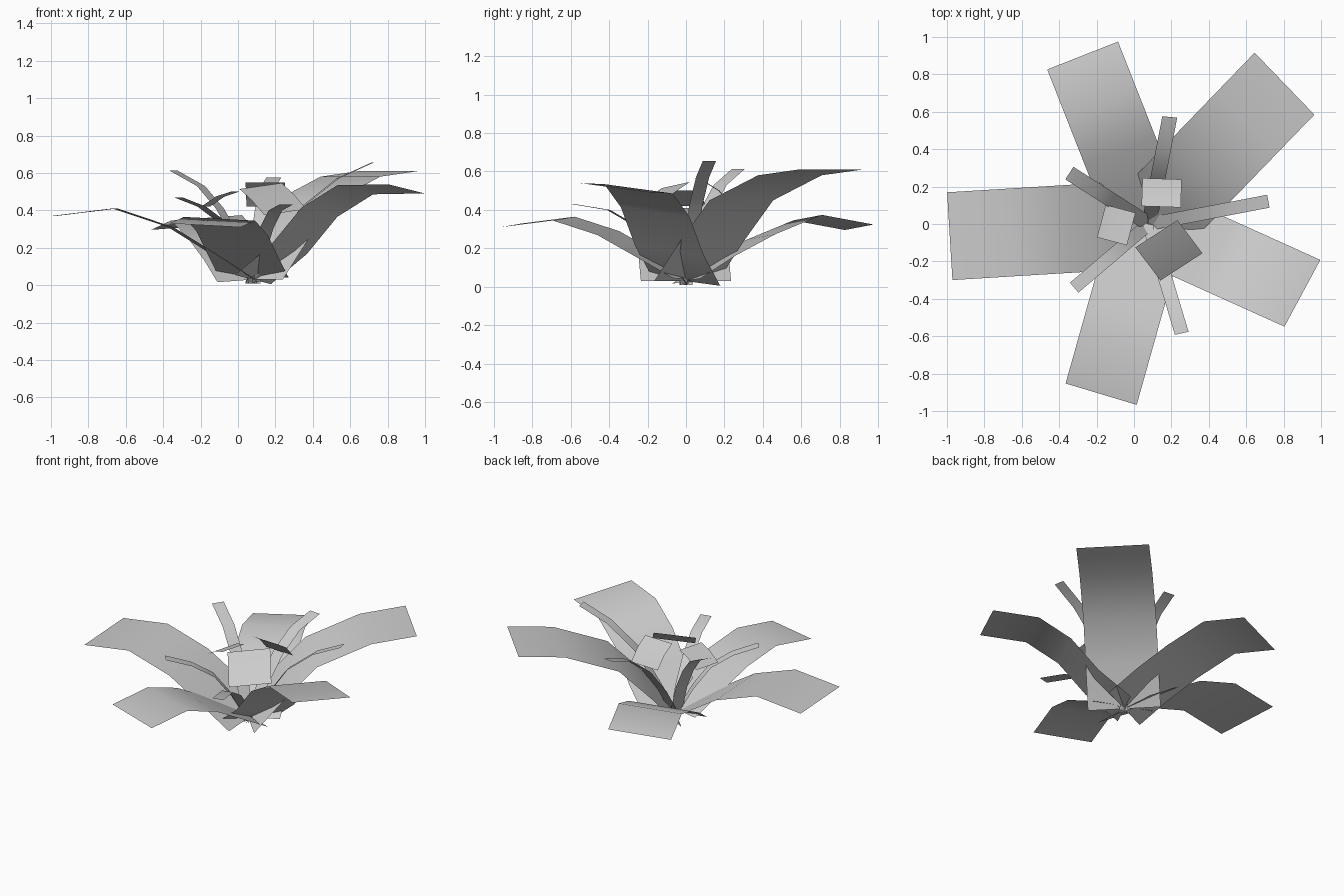
import bpy, bmesh, math
from mathutils import Vector

cube = bpy.data.objects.get("Cube")
if cube:
    bpy.data.objects.remove(cube, do_unlink=True)

grey = bpy.data.materials.new("plain_grey")
grey.use_nodes = True
colour = (0.6, 0.6, 0.6, 1)
grey.diffuse_color = colour
grey.node_tree.nodes["Principled BSDF"].inputs["Base Color"].default_value = colour


def blade(name, azimuth, width, profile, roll=0.0, twist=0.0, origin=(0.08, 0)):
    """Flat strip following (radius, height) points outward along an azimuth."""
    a = math.radians(azimuth)
    t = math.radians(azimuth + twist)
    side = Vector((-math.sin(t), math.cos(t), roll)) * width / 2
    bm = bmesh.new()
    rows = []
    for r, z in profile:
        mid = Vector((origin[0] + r * math.cos(a), origin[1] + r * math.sin(a), z))
        rows.append((bm.verts.new(mid - side), bm.verts.new(mid + side)))
    for (a0, a1), (b0, b1) in zip(rows, rows[1:]):
        bm.faces.new((a0, b0, b1, a1))
    mesh = bpy.data.meshes.new(name)
    bm.to_mesh(mesh)
    bm.free()
    mesh.materials.append(grey)
    obj = bpy.data.objects.new(name, mesh)
    bpy.context.collection.objects.link(obj)
    for p in mesh.polygons:
        p.use_smooth = True
    return obj


# Broad outer leaves
blade("broad_leaf_right", 183.5, 0.47,
      [(0, .03), (.2, .16), (.44, .31), (.74, .41), (1.067, .37)])
blade("broad_leaf_back", 111.5, 0.407,
      [(0, .03), (.2, .15), (.42, .26), (.68, .36), (.968, .31)], roll=-.07)
blade("broad_leaf_back_left", 46, 0.46,
      [(0, .03), (.19, .24), (.4, .45), (.75, .58), (1.043, .61)], twist=-2)
blade("broad_leaf_left", -24.3, 0.405,
      [(0, .03), (.21, .19), (.39, .39), (.6, .51), (.9, .515)], roll=-.12, twist=-4)
blade("broad_leaf_front", -105.7, 0.397,
      [(0, .05), (.2, .16), (.42, .28), (.66, .355), (.945, .32)], roll=-.05, twist=-1)

# Narrow inner leaves
blade("narrow_leaf_left", 10.8, 0.07,
      [(0, .01), (.12, .2), (.27, .42), (.46, .57), (.65, .655)])
blade("narrow_leaf_back", 79, 0.08,
      [(0, .01), (.12, .22), (.26, .4), (.41, .52), (.583, .575)], twist=6)
blade("narrow_leaf_back_right", 147.4, 0.08,
      [(0, .01), (.1, .25), (.21, .41), (.33, .53), (.505, .613)])
blade("narrow_leaf_front_right", 220.4, 0.07,
      [(0, .01), (.11, .2), (.22, .34), (.36, .42), (.525, .47)])
blade("narrow_leaf_front", -73.3, 0.075,
      [(0, .01), (.11, .17), (.26, .31), (.42, .4), (.61, .43)], twist=-4)

# Drooping petals in the middle
blade("petal_back", 88, 0.21, [(0, .55), (.08, .5), (.15, .42)], origin=(.145, .092))
blade("petal_right", 165, 0.18, [(0, .5), (.08, .475), (.165, .42)], origin=(-.015, -.027))
blade("petal_front_left", -53, 0.268, [(0, .53), (.11, .47), (.222, .39)],
      roll=.12, twist=-4, origin=(.12, -.052))
